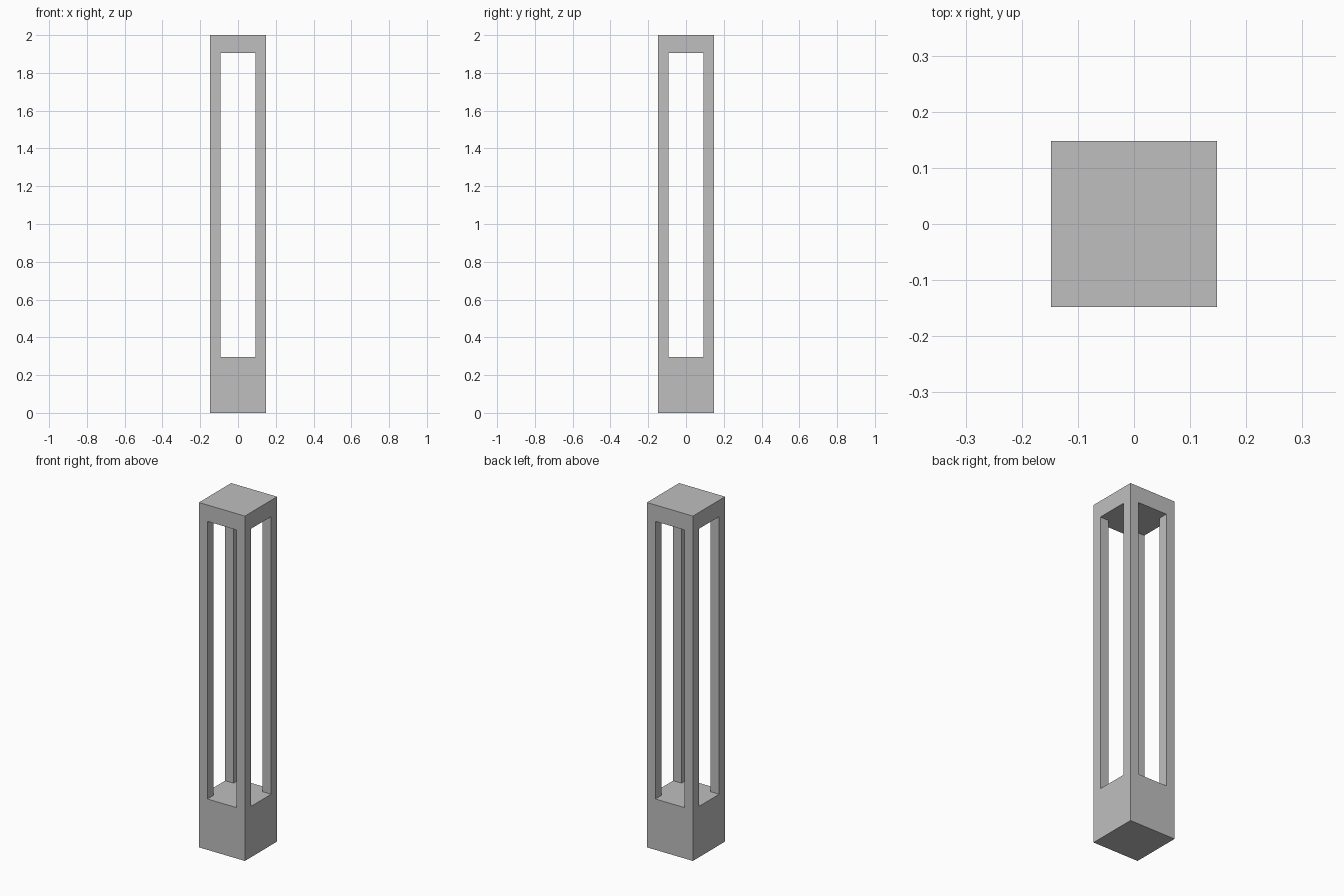
import bpy

HEIGHT = 2.0
WIDTH = 0.295
OPENING = 0.186
SILL, LINTEL = 0.295, 1.905

default = bpy.data.objects.get("Cube")
if default:
    bpy.data.objects.remove(default, do_unlink=True)

grey = bpy.data.materials.new("plain grey")
grey.use_nodes = True
colour = (0.52, 0.52, 0.52, 1.0)
grey.diffuse_color = colour
grey.node_tree.nodes["Principled BSDF"].inputs["Base Color"].default_value = colour


def box(name, size_x, size_y, bottom, top):
    bpy.ops.mesh.primitive_cube_add(size=1, location=(0, 0, (bottom + top) / 2))
    obj = bpy.context.object
    obj.name = name
    obj.scale = (size_x, size_y, top - bottom)
    bpy.ops.object.transform_apply(location=True, rotation=False, scale=True)
    obj.data.materials.append(grey)
    return obj


# Solid square column with base, four corner posts and cap in one piece
column = box("lantern_column", WIDTH, WIDTH, 0, HEIGHT)

# Tall window cut straight through along each horizontal axis
for name, size_x, size_y in (("side_window_cutter", 1, OPENING),
                             ("front_window_cutter", OPENING, 1)):
    cutter = box(name, size_x, size_y, SILL, LINTEL)
    cutter.hide_render = True
    cut = column.modifiers.new("window", 'BOOLEAN')
    cut.operation = 'DIFFERENCE'
    cut.solver = 'EXACT'
    cut.object = cutter
    bpy.context.view_layer.objects.active = column
    bpy.ops.object.modifier_apply(modifier=cut.name)
    bpy.data.objects.remove(cutter, do_unlink=True)
